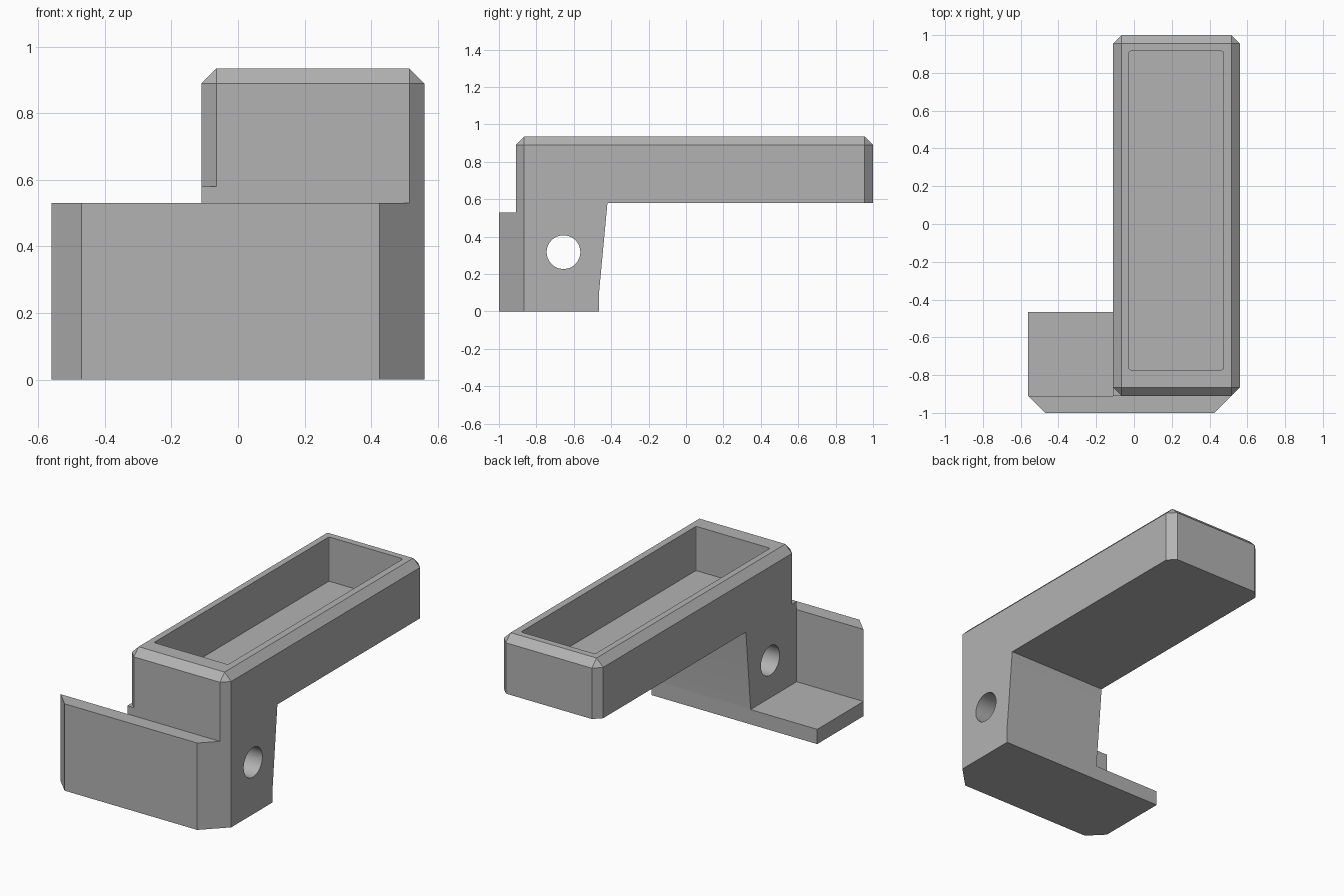
import bpy, bmesh, math
from mathutils import Vector

if "Cube" in bpy.data.objects:
    bpy.data.objects.remove(bpy.data.objects["Cube"])

grey = bpy.data.materials.new("plain grey")
grey.diffuse_color = (0.45, 0.45, 0.45, 1)
grey.use_nodes = True
grey.node_tree.nodes["Principled BSDF"].inputs["Base Color"].default_value = grey.diffuse_color


def prism(name, outline, direction):
    """Extrude a flat outline of 3D points along a direction."""
    bm = bmesh.new()
    face = bm.faces.new([bm.verts.new(p) for p in outline])
    ext = bmesh.ops.extrude_face_region(bm, geom=[face])
    verts = [v for v in ext["geom"] if isinstance(v, bmesh.types.BMVert)]
    bmesh.ops.translate(bm, verts=verts, vec=Vector(direction))
    bmesh.ops.recalc_face_normals(bm, faces=bm.faces[:])
    mesh = bpy.data.meshes.new(name)
    bm.to_mesh(mesh)
    bm.free()
    obj = bpy.data.objects.new(name, mesh)
    bpy.context.collection.objects.link(obj)
    mesh.materials.append(grey)
    return obj


def upright(name, plan, z0, z1):
    return prism(name, [(x, y, z0) for x, y in plan], (0, 0, z1 - z0))


def rect(x0, x1, y0, y1):
    return [(x0, y0), (x1, y0), (x1, y1), (x0, y1)]


def chamfer(obj, width, pick, segments=1):
    """Bevel the edges whose two end points satisfy the rule."""
    bm = bmesh.new()
    bm.from_mesh(obj.data)
    edges = [e for e in bm.edges if pick(e.verts[0].co, e.verts[1].co)]
    bmesh.ops.bevel(bm, geom=edges, offset=width, segments=segments,
                    profile=0.5, affect='EDGES')
    bm.to_mesh(obj.data)
    bm.free()


def vertical(a, b):
    return abs(a.z - b.z) > 0.1 and abs(a.x - b.x) + abs(a.y - b.y) < 1e-4


def combine(target, tool, operation):
    mod = target.modifiers.new(operation, 'BOOLEAN')
    mod.operation, mod.object, mod.solver = operation, tool, 'EXACT'
    bpy.context.view_layer.objects.active = target
    bpy.ops.object.modifier_apply(modifier=mod.name)
    bpy.data.objects.remove(tool)


# Long tray with chamfered corners and top rim
holder = upright("tray_holder", rect(-0.11, 0.56, -0.91, 1.0), 0.58, 0.935)
chamfer(holder, 0.045, lambda a, b: vertical(a, b) or min(a.z, b.z) > 0.9)

# Column under the front of the tray, back face leaning
side = [(-0.91, 0), (-0.465, 0), (-0.465, 0.1), (-0.42, 0.58), (-0.91, 0.58)]
column = prism("column", [(-0.11, y, z) for y, z in side], (0.67, 0, 0))
chamfer(column, 0.045, lambda a, b: vertical(a, b) and a.x > 0.5 and a.y < -0.9)
combine(holder, column, 'UNION')

# Floor plate and front wall share the cut front corners
front = [(-0.56, -0.91), (-0.47, -1.0), (0.425, -1.0), (0.56, -0.865)]
floor = upright("floor_plate", front + [(0.56, -0.465), (-0.56, -0.465)], 0, 0.09)
combine(holder, floor, 'UNION')
wall = upright("front_wall", front + [(0.5, -0.865), (0.5, -0.91)], 0, 0.53)
combine(holder, wall, 'UNION')

# Tray pocket
pocket = upright("pocket", rect(-0.027, 0.473, -0.772, 0.915), 0.665, 1.1)
chamfer(pocket, 0.01, vertical, 2)
combine(holder, pocket, 'DIFFERENCE')

# Round hole across the column
ring = [(-0.3, -0.655 + 0.09 * math.cos(i * math.tau / 48),
         0.317 + 0.09 * math.sin(i * math.tau / 48)) for i in range(48)]
combine(holder, prism("cross_hole", ring, (1.2, 0, 0)), 'DIFFERENCE')

# Smooth the hole, keep the flat faces crisp
bpy.ops.object.select_all(action='DESELECT')
holder.select_set(True)
bpy.context.view_layer.objects.active = holder
bpy.ops.object.shade_smooth_by_angle(angle=math.radians(20))
